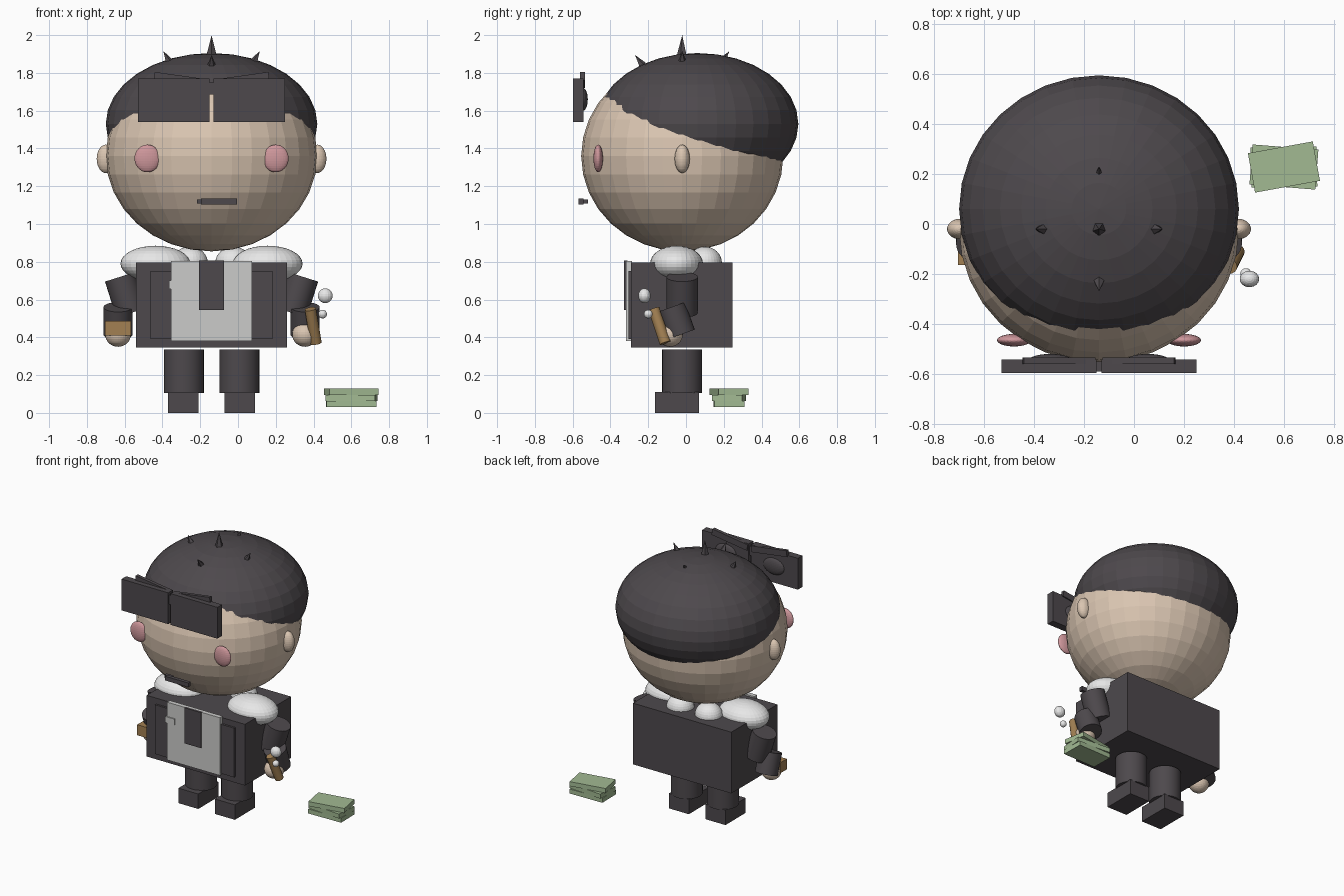
import bpy
import math
from mathutils import Vector

if "Cube" in bpy.data.objects:
    bpy.data.objects.remove(bpy.data.objects["Cube"])

CX = -0.14  # figure's centre line


def mat(name, r, g, b):
    m = bpy.data.materials.new(name)
    m.diffuse_color = (r, g, b, 1)
    m.use_nodes = True
    m.node_tree.nodes["Principled BSDF"].inputs["Base Color"].default_value = m.diffuse_color
    return m


DARK = mat("charcoal", 0.075, 0.066, 0.073)
SKIN = mat("skin", 0.70, 0.56, 0.44)
PINK = mat("blush_pink", 0.62, 0.31, 0.33)
WHITE = mat("white_fur", 0.82, 0.82, 0.82)
SHIRT = mat("shirt_grey", 0.60, 0.60, 0.59)
BROWN = mat("brown", 0.36, 0.215, 0.085)
GREEN = mat("note_green", 0.36, 0.49, 0.29)


def finish(name, m, smooth=False):
    o = bpy.context.object
    o.name = name
    o.data.materials.append(m)
    if smooth:
        bpy.ops.object.shade_smooth_by_angle()
    return o


def box(name, m, x, y, z, rot=(0, 0, 0)):
    """Box from (min, max) pairs."""
    bpy.ops.mesh.primitive_cube_add(size=1, rotation=rot,
                                    location=[sum(p) / 2 for p in (x, y, z)])
    bpy.context.object.scale = [p[1] - p[0] for p in (x, y, z)]
    return finish(name, m)


def ball(name, m, loc, r, seg=32, rings=16):
    bpy.ops.mesh.primitive_uv_sphere_add(segments=seg, ring_count=rings, radius=1, location=loc)
    bpy.context.object.scale = r
    return finish(name, m)


def rod(name, m, a, b, r1, r2=None, sides=32):
    """Cylinder or cone between two points."""
    a, b = Vector(a), Vector(b)
    d = b - a
    bpy.ops.mesh.primitive_cone_add(vertices=sides, radius1=r1, radius2=r1 if r2 is None else r2,
                                    depth=d.length, location=(a + b) / 2,
                                    rotation=d.to_track_quat('Z', 'Y').to_euler())
    return finish(name, m, sides > 8)


# head and hair: two overlapping ellipsoids
ball("head", SKIN, (CX, -0.02, 1.36), (0.56, 0.535, 0.505))
ball("hair", DARK, (CX, 0.06, 1.53), (0.56, 0.535, 0.375))

# hair spikes
rod("spike_middle", DARK, (CX, -0.02, 1.86), (CX, -0.02, 2.0), 0.037, 0, 5)
for dx, dy in ((-1, 0), (1, 0), (0, -1), (0, 1)):
    z = 1.84 if dy < 0 else 1.86
    a = (CX + dx * 0.225, -0.02 + dy * 0.21, z)
    b = (CX + dx * 0.255, -0.02 + dy * 0.25, z + 0.055)
    rod("spike", DARK, a, b, 0.022, 0, 5)

# mirrored parts
for s, side in ((-1, "left"), (1, "right")):
    def X(d):
        return CX + s * d

    def span(a, b):
        return sorted((X(a), X(b)))

    ball("ear_" + side, SKIN, (X(0.56), -0.02, 1.345), (0.048, 0.04, 0.075))
    ball("cheek_" + side, PINK, (X(0.34), -0.465, 1.347), (0.068, 0.025, 0.073))
    # glasses with eyes and brows behind them
    box("lens_" + side, DARK, span(0.01, 0.39), (-0.597, -0.543), (1.54, 1.77))
    ball("eye_" + side, DARK, (X(0.195), -0.545, 1.66), (0.085, 0.025, 0.06))
    box("brow_" + side, DARK, span(0.015, 0.305), (-0.56, -0.535), (1.74, 1.785),
        (0, -s * 0.14, 0))
    # fur collar
    ball("collar_side_" + side, WHITE, (X(0.297), -0.05, 0.79), (0.185, 0.14, 0.095))
    ball("collar_back_" + side, WHITE, (X(0.115), 0.10, 0.795), (0.095, 0.09, 0.085))
    # jacket lapel panel
    box("lapel_" + side, DARK, span(0.2, 0.322), (-0.305, -0.28), (0.39, 0.752))
    # arm
    rod("upper_arm_" + side, DARK, (X(0.425), -0.02, 0.53), (X(0.485), -0.02, 0.72), 0.083)
    rod("forearm_" + side, DARK, (X(0.495), -0.026, 0.415), (X(0.495), -0.078, 0.56), 0.077)
    ball("hand_" + side, SKIN, (X(0.495), -0.085, 0.415), (0.068, 0.068, 0.065))
    # leg and foot
    rod("leg_" + side, DARK, (X(0.147), -0.02, 0.105), (X(0.147), -0.02, 0.335), 0.106)
    box("foot_" + side, DARK, span(0.068, 0.23), (-0.165, 0.07), (0, 0.11))

box("glasses_bridge", DARK, (CX - 0.012, CX + 0.012), (-0.59, -0.55), (1.685, 1.75))

# mouth
box("mouth", DARK, (-0.195, -0.005), (-0.57, -0.543), (1.104, 1.135))
box("mouth_corner", DARK, (-0.218, -0.16), (-0.545, -0.52), (1.108, 1.13))

# torso, shirt front, tie and pocket square
box("torso", DARK, (-0.54, 0.26), (-0.29, 0.245), (0.345, 0.795))
box("shirt", SHIRT, (-0.355, 0.075), (-0.318, -0.285), (0.38, 0.805))
box("tie", DARK, (-0.207, -0.073), (-0.327, -0.31), (0.545, 0.807))
box("pocket_square", SHIRT, (-0.365, -0.29), (-0.325, -0.29), (0.655, 0.7))

# held block, cigar and smoke
box("held_block", BROWN, (-0.705, -0.567), (-0.165, -0.09), (0.41, 0.487))
rod("cigar", BROWN, (0.413, -0.11, 0.37), (0.383, -0.17, 0.55), 0.03, sides=16)
ball("smoke_large", WHITE, (0.462, -0.22, 0.62), (0.039, 0.033, 0.039), 16, 12)
ball("smoke_small", WHITE, (0.448, -0.2, 0.523), (0.023, 0.023, 0.023), 16, 12)

# stack of notes
for i, turn in enumerate((0.02, -0.08, 0.18)):
    z = 0.03 + i * 0.033
    box("note_bundle", GREEN, (0.468, 0.732), (0.148, 0.308), (z, z + 0.033), (0, 0, turn))
